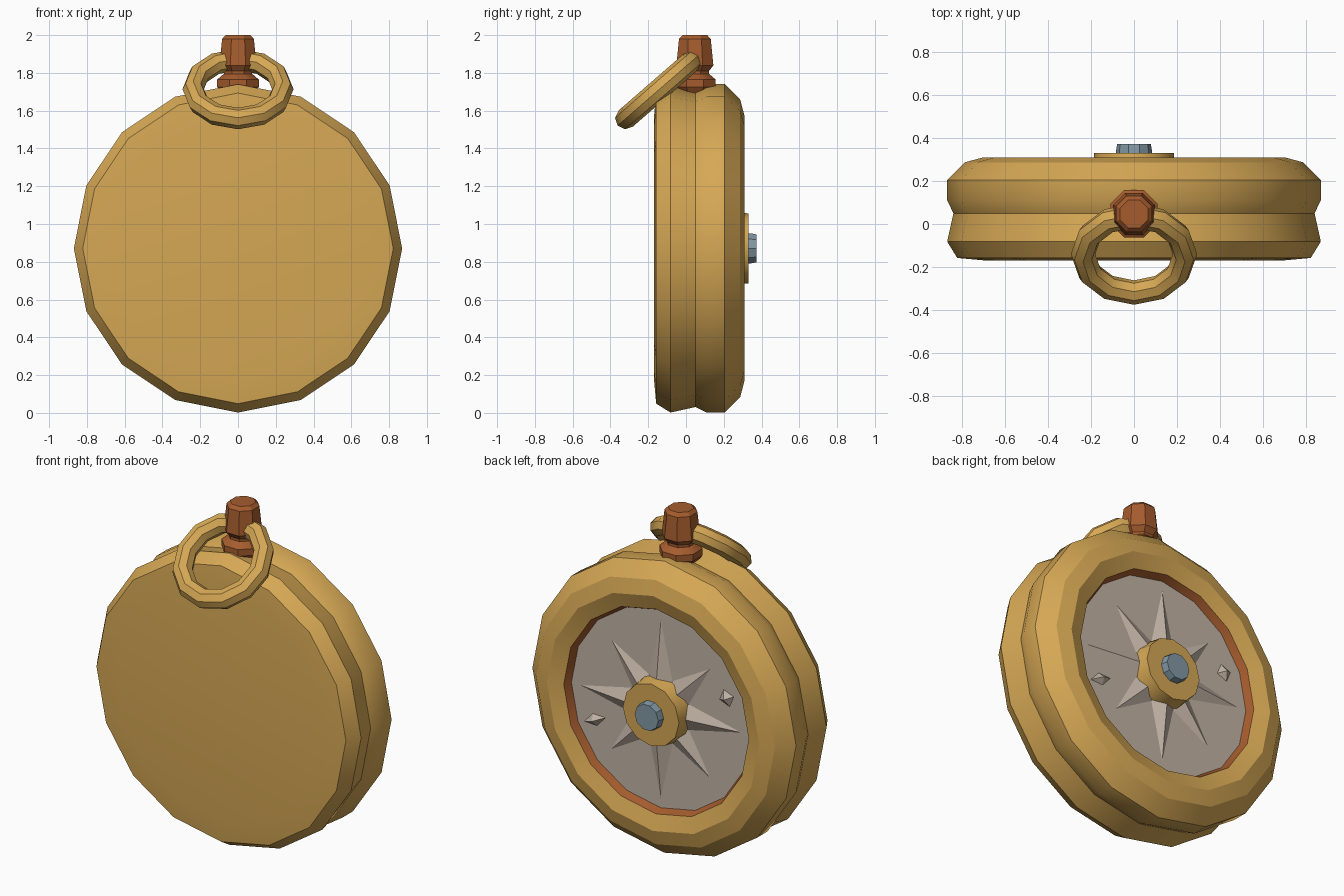
import bpy, bmesh, math
from mathutils import Matrix, Vector

if "Cube" in bpy.data.objects:
    bpy.data.objects.remove(bpy.data.objects["Cube"])

CZ = 0.871          # height of the case centre
DIAL_Y = 0.236      # plane of the dial


def material(name, r, g, b):
    m = bpy.data.materials.new(name)
    m.diffuse_color = (r, g, b, 1)
    m.use_nodes = True
    m.node_tree.nodes["Principled BSDF"].inputs["Base Color"].default_value = m.diffuse_color
    return m


GOLD = material("brass", 0.67, 0.39, 0.09)
BROWN = material("copper_brown", 0.376, 0.107, 0.027)
STONE = material("dial_taupe", 0.54, 0.45, 0.376)
STEEL = material("blue_steel", 0.223, 0.314, 0.376)


def finish(name, bm, mats, smooth=True):
    bmesh.ops.recalc_face_normals(bm, faces=bm.faces)
    me = bpy.data.meshes.new(name)
    bm.to_mesh(me)
    bm.free()
    for m in mats:
        me.materials.append(m)
    ob = bpy.data.objects.new(name, me)
    bpy.context.collection.objects.link(ob)
    if smooth:
        bpy.ops.object.select_all(action='DESELECT')
        ob.select_set(True)
        bpy.context.view_layer.objects.active = ob
        bpy.ops.object.shade_smooth_by_angle(angle=math.radians(30))
    return ob


def lathe(name, profile, n, place, mats, start=0.0, band_mats=None):
    """Turn (radius, height) points into a capped solid; place(a, b, h) sets the axis."""
    bm = bmesh.new()
    rings = []
    for r, h in profile:
        angs = [start + 2 * math.pi * i / n for i in range(n)]
        rings.append([bm.verts.new(place(r * math.cos(a), r * math.sin(a), h)) for a in angs])
    bm.faces.new(rings[0])
    for k in range(len(rings) - 1):
        for i in range(n):
            j = (i + 1) % n
            f = bm.faces.new((rings[k][i], rings[k][j], rings[k + 1][j], rings[k + 1][i]))
            f.material_index = (band_mats or {}).get(k, 0)
    cap = bm.faces.new(rings[-1])
    cap.material_index = (band_mats or {}).get("end", 0)
    return finish(name, bm, mats)


def along_y(a, b, h):
    return (a, h, CZ + b)


# Case: domed back, grooved waist, rounded bezel, copper inner wall and dial floor
case = [(0.69, -0.17), (0.822, -0.158), (0.869, -0.082), (0.84, 0.05), (0.869, 0.11),
        (0.869, 0.205), (0.787, 0.287), (0.70, 0.31), (0.61, 0.28), (0.59, DIAL_Y)]
lathe("case", case, 16, along_y, [GOLD, BROWN, STONE],
      band_mats={len(case) - 2: 1, "end": 2})

# Hub and centre pin
lathe("hub", [(0.20, DIAL_Y - 0.01), (0.187, 0.31), (0.185, 0.33)], 12, along_y, [GOLD])
lathe("pin", [(0.084, 0.30), (0.084, 0.34), (0.078, 0.372)], 10, along_y, [STEEL])

# Compass star: long and short ridged rays
bm = bmesh.new()
apex = bm.verts.new((0, 0.30, CZ))
rim = []
for i in range(16):
    a = math.pi * i / 8
    r = 0.2 if i % 2 else (0.53 if i % 4 == 0 else 0.46)
    rim.append(bm.verts.new((r * math.cos(a), DIAL_Y + 0.001, CZ + r * math.sin(a))))
for i in range(16):
    bm.faces.new((apex, rim[i], rim[(i + 1) % 16]))
bm.faces.new(rim)
finish("compass_star", bm, [STONE], smooth=False)

# Needle tips: two small pyramids on opposite sides of the dial
for name, ang, length, width in (("needle_tip_a", -22.5, 0.075, 0.035),
                                 ("needle_tip_b", 157.5, 0.05, 0.05)):
    a = math.radians(ang)
    out, side = Vector((math.cos(a), 0, math.sin(a))), Vector((-math.sin(a), 0, math.cos(a)))
    c = Vector((0, DIAL_Y + 0.001, CZ)) + out * 0.47
    bm = bmesh.new()
    top = bm.verts.new(c + Vector((0, 0.03, 0)))
    base = [bm.verts.new(c + v) for v in (out * length, side * width, -out * length, -side * width)]
    for i in range(4):
        bm.faces.new((top, base[i], base[(i + 1) % 4]))
    bm.faces.new(base)
    finish(name, bm, [STONE], smooth=False)

# Crown: octagonal knob on a collar
k = 1 / math.cos(math.pi / 8)
crown = [(0.085, 1.64), (0.085, 1.69), (0.11, 1.725), (0.11, 1.765), (0.075, 1.795),
         (0.075, 1.81), (0.098, 1.84), (0.084, 1.98), (0.065, 2.0)]
lathe("crown", [(r * k, h) for r, h in crown], 8,
      lambda a, b, h: (a, 0.047 + b, h), [BROWN], start=math.pi / 8)

# Hanging ring: tilted torus passing through the crown
bm = bmesh.new()
N, M, R, T = 12, 8, 0.237, 0.057
tilt = Matrix.Translation((0, -0.14, 1.714)) @ Matrix.Rotation(math.radians(41), 4, 'X')
grid = []
for i in range(N):
    u = 2 * math.pi * i / N
    row = []
    for j in range(M):
        v = 2 * math.pi * j / M
        d = R + T * math.cos(v)
        row.append(bm.verts.new(tilt @ Vector((d * math.sin(u), -d * math.cos(u), T * math.sin(v)))))
    grid.append(row)
for i in range(N):
    for j in range(M):
        i2, j2 = (i + 1) % N, (j + 1) % M
        bm.faces.new((grid[i][j], grid[i2][j], grid[i2][j2], grid[i][j2]))
ring = finish("hanging_ring", bm, [GOLD])
bpy.context.view_layer.objects.active = ring
bpy.ops.object.shade_smooth_by_angle(angle=math.radians(50))
